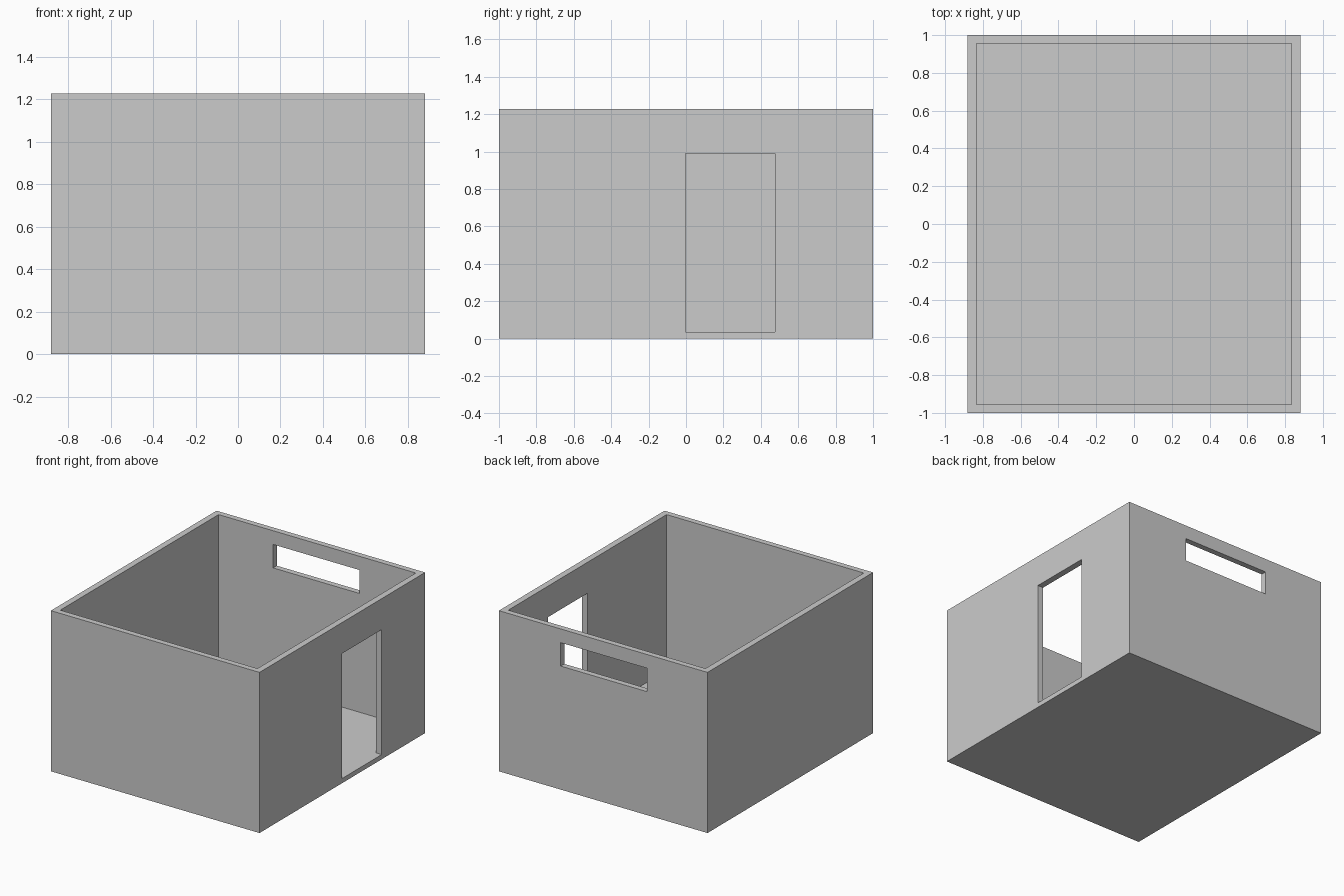
import bpy

if "Cube" in bpy.data.objects:
    bpy.data.objects.remove(bpy.data.objects["Cube"])

def box(name, x, y, z):
    """Axis-aligned box from (min, max) ranges."""
    bpy.ops.mesh.primitive_cube_add(size=1, location=[sum(r) / 2 for r in (x, y, z)])
    ob = bpy.context.object
    ob.name = name
    ob.scale = [r[1] - r[0] for r in (x, y, z)]
    bpy.ops.object.transform_apply(location=True, rotation=False, scale=True)
    return ob

W, D, H = 0.882, 1.0, 1.228      # half width, half depth, height
IW, ID, FLOOR = 0.834, 0.956, 0.036

# Solid block that becomes the room
room = box("room_shell", (-W, W), (-D, D), (0, H))

# Interior space, doorway in the right wall, high window in the back wall
cutters = [
    box("interior_cutter", (-IW, IW), (-ID, ID), (FLOOR, H + 0.2)),
    box("door_cutter", (IW - 0.1, W + 0.1), (-0.003, 0.476), (FLOOR, 0.991)),
    box("window_cutter", (-0.372, 0.359), (ID - 0.1, D + 0.1), (0.944, 1.123)),
]

bpy.context.view_layer.objects.active = room
for c in cutters:
    c.hide_render = True
    m = room.modifiers.new(c.name, 'BOOLEAN')
    m.operation = 'DIFFERENCE'
    m.solver = 'EXACT'
    m.object = c
    bpy.ops.object.modifier_apply(modifier=m.name)
    bpy.data.objects.remove(c, do_unlink=True)
    bpy.context.view_layer.objects.active = room
